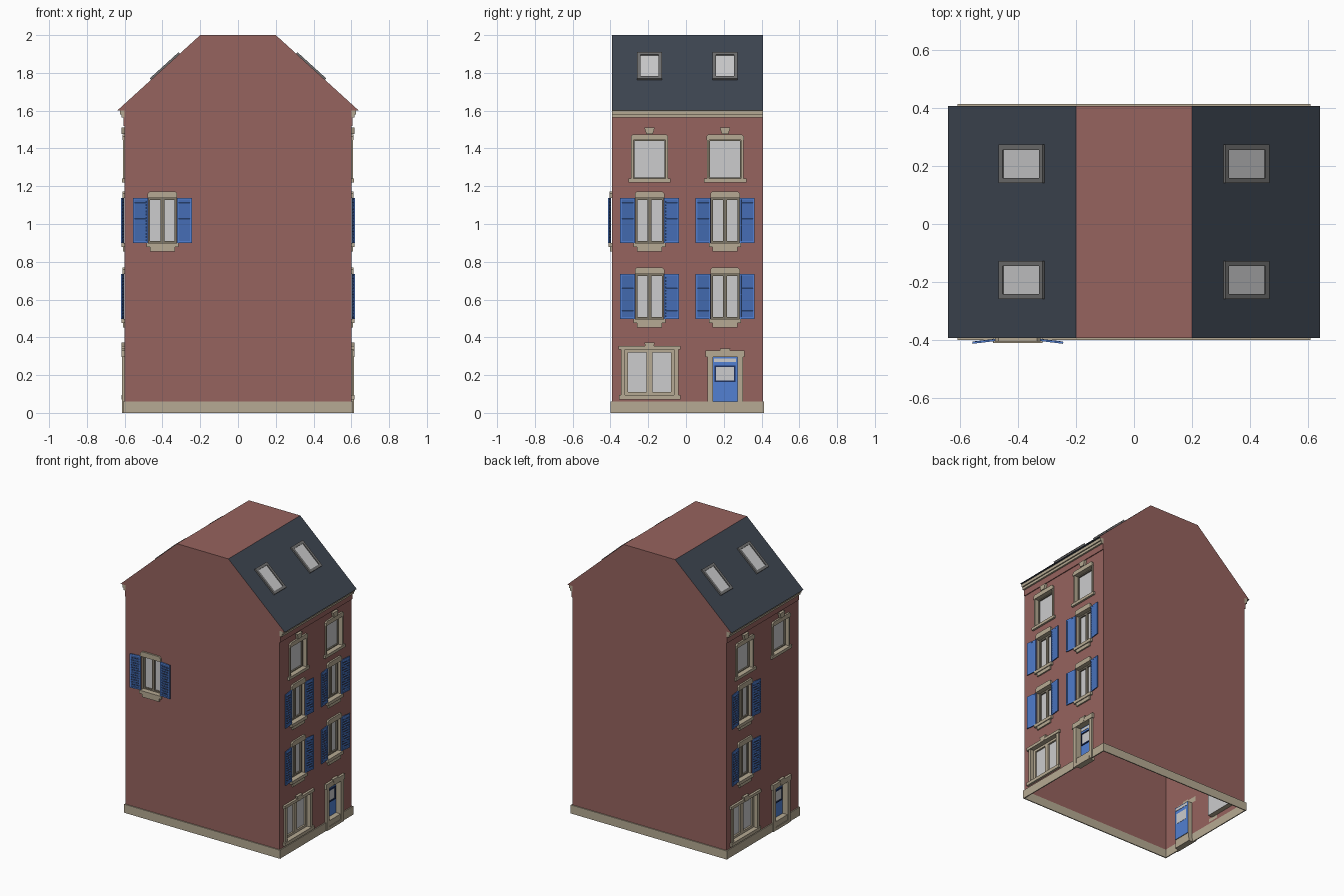
import bpy, bmesh, math
from mathutils import Matrix, Vector

if "Cube" in bpy.data.objects:
    bpy.data.objects.remove(bpy.data.objects["Cube"])

# ---- flat colours, from sRGB ----
def material(name, *rgb):
    lin = [((c / 255 + 0.055) / 1.055) ** 2.4 for c in rgb]
    m = bpy.data.materials.new(name)
    m.diffuse_color = (*lin, 1)
    m.use_nodes = True
    m.node_tree.nodes["Principled BSDF"].inputs["Base Color"].default_value = m.diffuse_color
    return m

BRICK = material("brick_red", 150, 99, 94)
STONE = material("beige_stone", 182, 170, 147)
SLATE = material("dark_slate", 62, 70, 82)
BLUE = material("blue_paint", 82, 128, 210)
NAVY = material("navy_trim", 32, 50, 95)
GLASS = material("pale_glass", 204, 204, 205)
SASH = material("grey_brown_sash", 128, 120, 105)
METAL = material("grey_metal", 112, 112, 112)

Y0 = 0.007                       # house centre in y
parts = {}                       # name -> (bmesh, material)
T = Matrix.Translation

def part(name, mat):
    return parts.setdefault(name, (bmesh.new(), mat))[0]

def facade(angle, dist):
    """Local frame: x across, -y outward from the wall plane, z up."""
    return T((0, Y0, 0)) @ Matrix.Rotation(math.radians(angle), 4, 'Z') @ T((0, -dist, 0))

FRONT, BACK = facade(0, 0.4), facade(180, 0.4)
RIGHT, LEFT = facade(90, 0.6), facade(-90, 0.6)

def prism(name, mat, M, pts, d0, d1):
    """Counter-clockwise (across, up) outline pushed from depth d0 out to d1."""
    bm = part(name, mat)
    f = [bm.verts.new(M @ Vector((u, -d1, z))) for u, z in pts]
    b = [bm.verts.new(M @ Vector((u, -d0, z))) for u, z in pts]
    bm.faces.new(f)
    bm.faces.new(b[::-1])
    for i in range(len(pts)):
        j = (i + 1) % len(pts)
        bm.faces.new((f[j], f[i], b[i], b[j]))

def box(name, mat, M, u0, u1, z0, z1, d0, d1):
    prism(name, mat, M, [(u0, z0), (u1, z0), (u1, z1), (u0, z1)], d0, d1)

def border(name, mat, M, u0, u1, z0, z1, w, d0, d1):
    box(name, mat, M, u0, u0 + w, z0, z1, d0, d1)
    box(name, mat, M, u1 - w, u1, z0, z1, d0, d1)
    box(name, mat, M, u0 + w, u1 - w, z0, z0 + w, d0, d1)
    box(name, mat, M, u0 + w, u1 - w, z1 - w, z1, d0, d1)

def quad(bm, M, *co):
    bm.faces.new([bm.verts.new(M @ Vector(c)) for c in co])

def wall(name, M, half, holes):
    """Brick sheet with rectangular openings, and stone reveals behind them."""
    bm = part(name, BRICK)
    us = sorted({-half, half, *[h[0] for h in holes], *[h[1] for h in holes]})
    zs = sorted({0.06, 1.6, *[h[2] for h in holes], *[h[3] for h in holes]})
    for a, b in zip(us, us[1:]):
        for c, d in zip(zs, zs[1:]):
            u, z = (a + b) / 2, (c + d) / 2
            if not any(h[0] < u < h[1] and h[2] < z < h[3] for h in holes):
                quad(bm, M, (a, 0, c), (b, 0, c), (b, 0, d), (a, 0, d))
    rv = part("opening_reveals", STONE)
    for a, b, c, d in holes:
        ring = [(a, c), (b, c), (b, d), (a, d)]
        for (p, q), (r, s) in zip(ring, ring[1:] + ring[:1]):
            quad(rv, M, (p, 0, q), (p, 0.035, q), (r, 0.035, s), (r, 0, s))

def lintel(M, c, w, z0, z1, d=0.012):
    prism("lintels", STONE, M, [(c - w, z0), (c + w, z0), (c + w, z1 - 0.012),
          (c + w - 0.012, z1), (c - w + 0.012, z1), (c - w, z1 - 0.012)], 0, d)

def keystone(M, c, z0, z1):
    prism("keystones", STONE, M, [(c - 0.017, z0), (c + 0.017, z0),
          (c + 0.028, z1), (c - 0.028, z1)], 0, 0.018)

# ---- shutter: frame with tilted slats, standing slightly off the wall ----
def shutter(M, hinge, side, z0):
    S = M @ T((hinge, -0.006, z0)) @ Matrix.Rotation(-side * 0.12, 4, 'Z')
    a, b = sorted((0, side * 0.08))
    border("shutter_frames", BLUE, S, a, b, 0, 0.238, 0.009, -0.003, 0.004)
    for i in range(13):
        L = S @ T((0, 0, 0.017 + i * 0.017)) @ Matrix.Rotation(0.3, 4, 'X')
        box("shutter_slats", BLUE, L, a + 0.009, b - 0.009, -0.0092, 0.0092, -0.001, 0.001)

# ---- window kinds; each returns its opening ----
def shuttered_window(M, c, z):
    box("window_glass", GLASS, M, c - 0.075, c + 0.075, z, z + 0.238, -0.035, -0.030)
    for a, b in ((c - 0.075, c), (c, c + 0.075)):
        border("window_sashes", SASH, M, a, b, z, z + 0.238, 0.010, -0.030, -0.020)
    lintel(M, c, 0.078, z + 0.238, z + 0.273)
    box("window_sills", STONE, M, c - 0.085, c + 0.085, z - 0.022, z, 0, 0.016)
    box("window_sills", STONE, M, c - 0.066, c + 0.066, z - 0.046, z - 0.022, 0, 0.010)
    shutter(M, c - 0.077, -1, z)
    shutter(M, c + 0.077, 1, z)
    return c - 0.075, c + 0.075, z, z + 0.238

def top_window(M, c):
    box("window_glass", GLASS, M, c - 0.085, c + 0.085, 1.24, 1.445, -0.035, -0.030)
    border("window_sashes", SASH, M, c - 0.085, c + 0.085, 1.24, 1.445, 0.006, -0.030, -0.020)
    for s in (-1, 1):
        a, b = sorted((c + s * 0.085, c + s * 0.097))
        box("window_jambs", STONE, M, a, b, 1.24, 1.445, 0, 0.008)
    lintel(M, c, 0.099, 1.445, 1.475)
    keystone(M, c, 1.476, 1.512)
    box("window_sills", STONE, M, c - 0.112, c + 0.112, 1.22, 1.24, 0, 0.014)
    return c - 0.085, c + 0.085, 1.24, 1.445

def shop_window(M, c):
    box("window_glass", GLASS, M, c - 0.13, c + 0.13, 0.095, 0.335, -0.035, -0.030)
    for a, b in ((c - 0.13, c), (c, c + 0.13)):
        border("shop_window_frames", STONE, M, a, b, 0.095, 0.335, 0.016, -0.030, -0.018)
    for s in (-1, 1):
        a, b = sorted((c + s * 0.13, c + s * 0.152))
        box("window_jambs", STONE, M, a, b, 0.095, 0.34, 0, 0.010)
    box("lintels", STONE, M, c - 0.165, c + 0.165, 0.335, 0.355, 0, 0.016)
    keystone(M, c, 0.335, 0.373)
    box("window_sills", STONE, M, c - 0.163, c + 0.163, 0.072, 0.095, 0, 0.016)
    return c - 0.13, c + 0.13, 0.095, 0.335

def door(M, c):
    box("doors", BLUE, M, c - 0.065, c + 0.065, 0.06, 0.295, -0.035, -0.028)
    box("door_glass", GLASS, M, c - 0.048, c + 0.048, 0.172, 0.245, -0.037, -0.025)
    border("door_window_frames", NAVY, M, c - 0.055, c + 0.055, 0.163, 0.252, 0.008, -0.028, -0.021)
    box("door_glass", GLASS, M, c - 0.058, c + 0.058, 0.27, 0.288, -0.037, -0.026)
    for s in (-1, 1):
        a, b = sorted((c + s * 0.065, c + s * 0.094))
        box("door_surround", STONE, M, a, b, 0, 0.295, 0, 0.013)
    box("door_surround", STONE, M, c - 0.103, c + 0.103, 0.295, 0.33, 0, 0.016)
    keystone(M, c, 0.297, 0.34)
    box("door_steps", STONE, M, c - 0.07, c + 0.07, 0, 0.022, -0.03, 0.014)
    box("door_steps", STONE, M, c - 0.065, c + 0.065, 0.022, 0.06, -0.03, 0.009)
    return c - 0.065, c + 0.065, 0.06, 0.295

def skylight(M, c):
    S = M @ T((c, 0.216, 1.833)) @ Matrix.Rotation(-math.atan2(0.44, 0.40), 4, 'X')
    border("skylight_frames", METAL, S, -0.066, 0.066, -0.103, 0.103, 0.018, -0.002, 0.010)
    box("skylight_glass", GLASS, S, -0.05, 0.05, -0.086, 0.086, -0.001, 0.004)

# ---- the two street facades, turned half round from each other ----
for name, M, right_floors in (("right_wall", RIGHT, (0.498, 0.9)), ("left_wall", LEFT, ())):
    holes = [shop_window(M, -0.2), door(M, 0.2)]
    for c, floors in ((-0.2, (0.498, 0.9)), (0.2, right_floors)):
        holes += [shuttered_window(M, c, z) for z in floors]
        holes.append(top_window(M, c))
        skylight(M, c)
    wall(name, M, 0.4, holes)
    box("brick_frieze", BRICK, M, -0.4, 0.4, 1.52, 1.563, 0, 0.006)
    box("cornices", STONE, M, -0.4, 0.4, 1.563, 1.58, 0, 0.018)
    box("cornices", STONE, M, -0.4, 0.4, 1.58, 1.6, 0, 0.026)

# ---- gable walls ----
wall("front_wall", FRONT, 0.6, [shuttered_window(FRONT, -0.4, 0.9)])
wall("back_wall", BACK, 0.6, [])

# ---- stone plinth ----
for M, h in ((FRONT, 0.608), (BACK, 0.608), (RIGHT, 0.4), (LEFT, 0.4)):
    box("plinth", STONE, M, -h, h, 0, 0.06, 0, 0.007)

# ---- roof: brick gables and flat top, slate slopes, open underneath ----
prism("roof", BRICK, FRONT, [(0.6, 1.6), (0.64, 1.6), (0.2, 2), (-0.2, 2),
                             (-0.64, 1.6), (-0.6, 1.6)], -0.8, 0)
roof = part("roof", BRICK)
roof.normal_update()
bmesh.ops.delete(roof, geom=[f for f in roof.faces if f.normal.z < -0.9
                 and abs(f.calc_center_median().x) < 0.1], context='FACES_ONLY')
for f in roof.faces:
    f.material_index = int(abs(f.normal.x) > 0.5 or f.normal.z < -0.9)

# ---- turn every part into an object ----
for name, (bm, mat) in parts.items():
    if name.endswith("wall"):
        bmesh.ops.remove_doubles(bm, verts=bm.verts, dist=1e-5)
    me = bpy.data.meshes.new(name)
    me.materials.append(mat)
    if name == "roof":
        me.materials.append(SLATE)
    bm.to_mesh(me)
    bm.free()
    bpy.context.collection.objects.link(bpy.data.objects.new(name, me))
